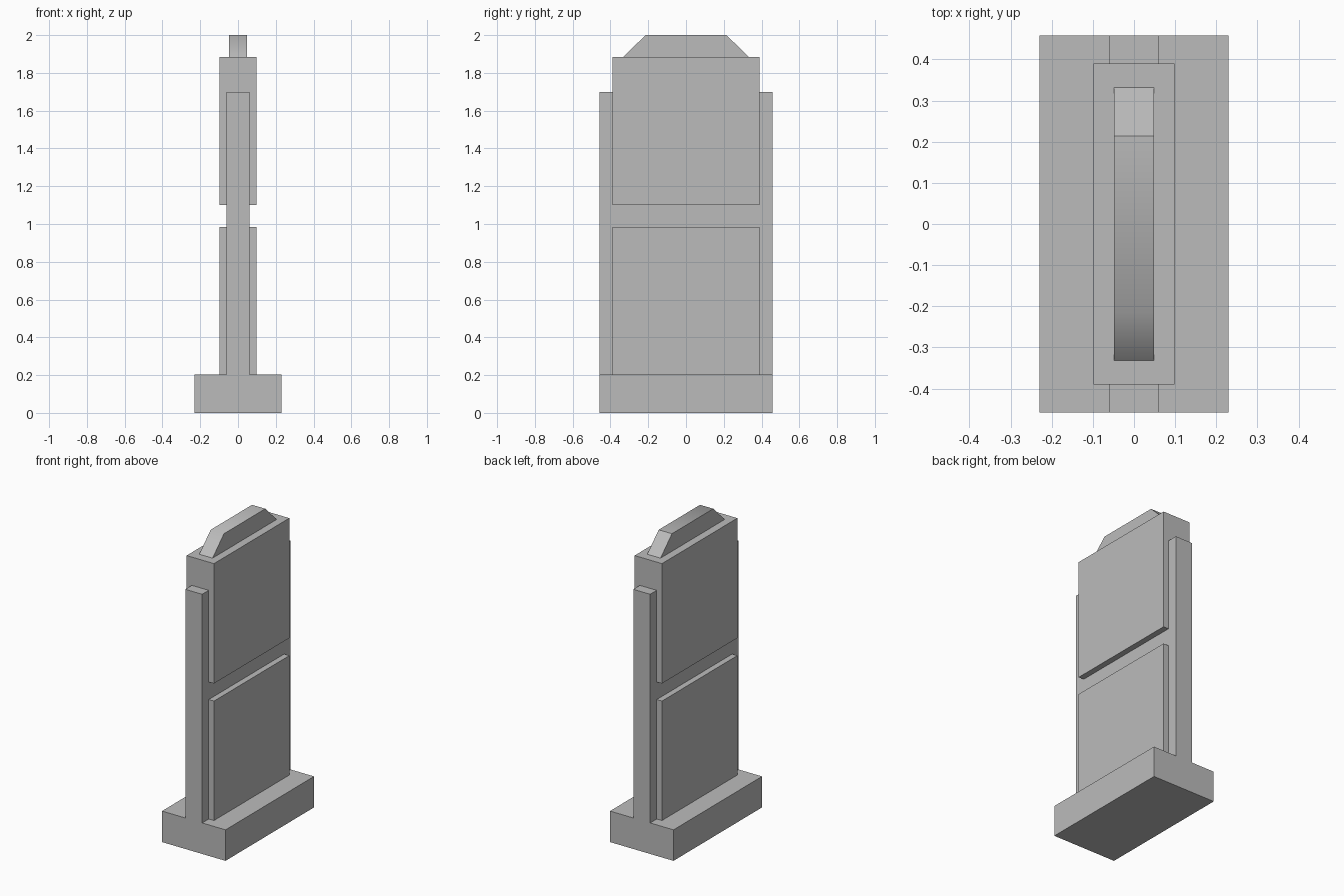
import bpy, bmesh

cube = bpy.data.objects.get("Cube")
if cube:
    bpy.data.objects.remove(cube, do_unlink=True)

grey = bpy.data.materials.new("stone_grey")
grey.use_nodes = True
colour = (0.5, 0.5, 0.5, 1)
grey.diffuse_color = colour
grey.node_tree.nodes["Principled BSDF"].inputs["Base Color"].default_value = colour


def block(name, half_x, half_y, bottom, top, top_half_y=None):
    """Box centred on the z axis; top_half_y narrows its top along y."""
    bm = bmesh.new()
    bmesh.ops.create_cube(bm, size=2)
    for v in bm.verts:
        upper = v.co.z > 0
        depth = top_half_y if upper and top_half_y else half_y
        v.co = (v.co.x * half_x, v.co.y * depth, top if upper else bottom)
    mesh = bpy.data.meshes.new(name)
    bm.to_mesh(mesh)
    bm.free()
    mesh.materials.append(grey)
    obj = bpy.data.objects.new(name, mesh)
    bpy.context.collection.objects.link(obj)
    return obj


# Foot and thin upright slab
block("base", 0.23, 0.458, 0, 0.203)
block("upright_slab", 0.061, 0.458, 0.203, 1.7)

# Thicker panels standing proud of both sides of the slab
block("lower_panel", 0.099, 0.39, 0.203, 0.985)
block("upper_panel", 0.099, 0.39, 1.1, 1.885)

# Sloped cap, with only the front top edge shaded smooth
cap = block("cap", 0.048, 0.332, 1.885, 2.0, 0.214)
bm = bmesh.new()
bm.from_mesh(cap.data)
for face in bm.faces:
    face.smooth = True
for edge in bm.edges:
    edge.smooth = all(v.co.z > 1.95 and v.co.y < 0 for v in edge.verts)
bm.to_mesh(cap.data)
bm.free()
